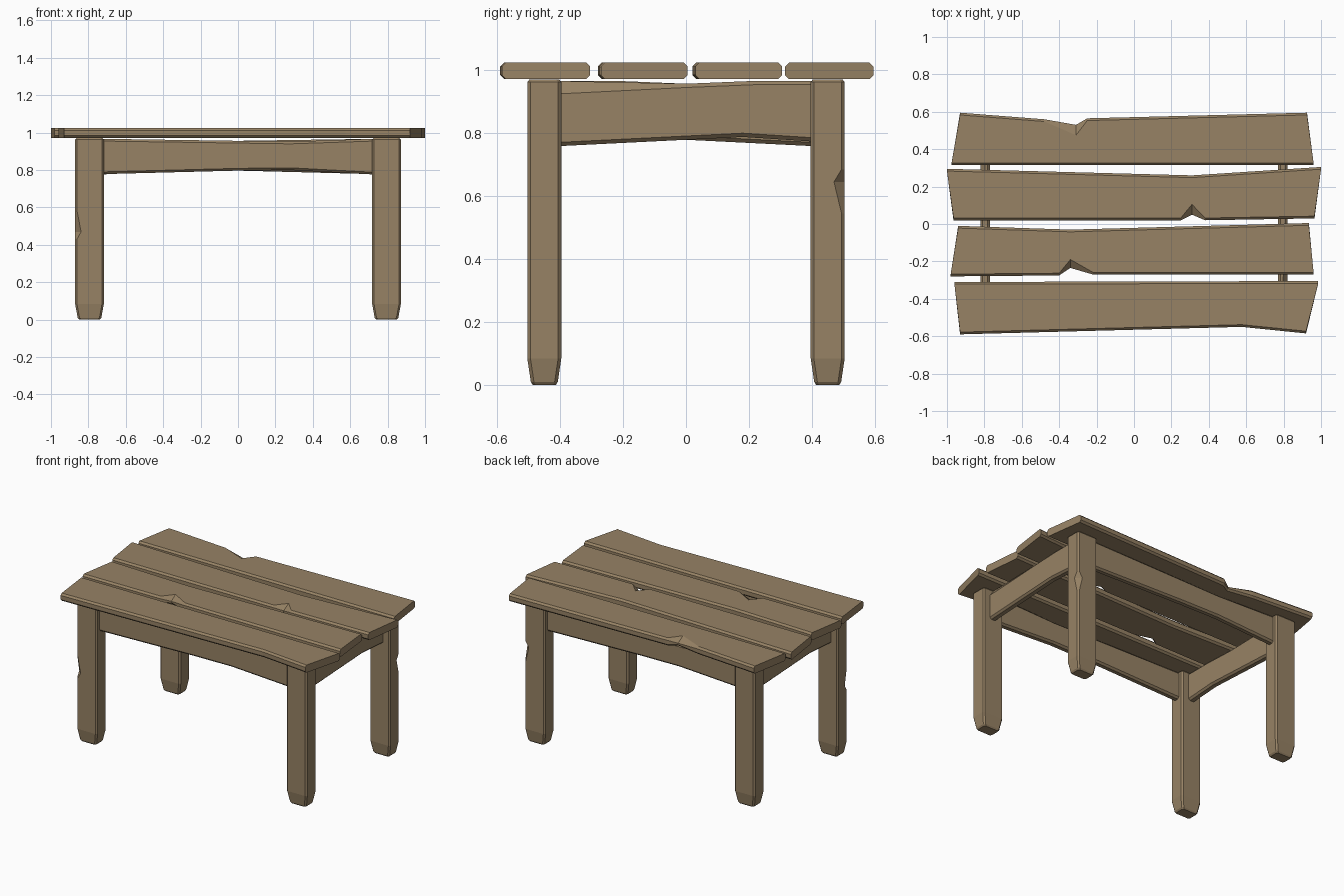
import bpy
import bmesh

cube = bpy.data.objects.get("Cube")
if cube:
    bpy.data.objects.remove(cube)

wood = bpy.data.materials.new("weathered wood")
wood.use_nodes = True
COLOR = (0.31, 0.225, 0.13, 1)
wood.diffuse_color = COLOR
wood.node_tree.nodes["Principled BSDF"].inputs["Base Color"].default_value = COLOR


def loft(name, loops):
    """Skin a list of equal-length point loops and cap both ends."""
    bm = bmesh.new()
    rings = [[bm.verts.new(p) for p in loop] for loop in loops]
    n = len(rings[0])
    for a, b in zip(rings, rings[1:]):
        for i in range(n):
            j = (i + 1) % n
            bm.faces.new((a[i], a[j], b[j], b[i]))
    bm.faces.new(rings[0])
    bm.faces.new(rings[-1])
    bmesh.ops.recalc_face_normals(bm, faces=bm.faces[:])
    mesh = bpy.data.meshes.new(name)
    bm.to_mesh(mesh)
    bm.free()
    mesh.materials.append(wood)
    obj = bpy.data.objects.new(name, mesh)
    bpy.context.collection.objects.link(obj)
    return obj


def sample(line, u):
    """Interpolate (width, chip) along an edge polyline of (u, width, chip)."""
    for a, b in zip(line, line[1:]):
        if a[0] <= u <= b[0]:
            f = (u - a[0]) / (b[0] - a[0])
            return (u, a[1] + f * (b[1] - a[1]), a[2] + f * (b[2] - a[2]))
    return line[0] if u < line[0][0] else line[-1]


def board(name, low, high, t0, t1, place, b=0.012):
    """Chamfered board between two wobbly edges; chips cut the outer rim."""
    low, high = [[(*p, 0)[:3] for p in e] for e in (low, high)]
    inner = sorted({p[0] for p in low[1:-1] + high[1:-1]})
    stations = [(low[0], high[0])]
    stations += [(sample(low, u), sample(high, u)) for u in inner]
    stations.append((low[-1], high[-1]))
    loops = []
    for (ul, vl, cl), (uh, vh, ch) in stations:
        dl, dh = (max(b, min(c, 0.03)) for c in (cl, ch))
        cl, ch = max(cl, b), max(ch, b)
        loops.append([place(*p) for p in (
            (ul, vl + b, t0), (ul, vl, t0 + b), (ul, vl, t1 - dl), (ul, vl + cl, t1),
            (uh, vh - ch, t1), (uh, vh, t1 - dh), (uh, vh, t0 + b), (uh, vh - b, t0))])
    return loft(name, loops)


# Tabletop planks: front edge, back edge (x, y, chip)
planks = {
    "plank_front": ([(-0.93, -0.59), (0.575, -0.55), (0.92, -0.585)],
                    [(-0.96, -0.31), (0.985, -0.305)]),
    "plank_mid_front": ([(-0.98, -0.28), (-0.4, -0.275), (-0.34, -0.235, 0.045),
                         (-0.22, -0.27), (0.96, -0.27)],
                        [(-0.94, -0.01), (-0.34, -0.03), (0.935, 0.005)]),
    "plank_mid_back": ([(-0.965, 0.02), (0.25, 0.02), (0.31, 0.05, 0.055),
                        (0.38, 0.02), (0.965, 0.03)],
                       [(-1, 0.295), (0.31, 0.26), (1, 0.305)]),
    "plank_back": ([(-0.975, 0.315), (0.96, 0.315)],
                   [(-0.93, 0.595), (-0.48, 0.56), (-0.31, 0.53, 0.055),
                    (-0.25, 0.565), (0.925, 0.595)]),
}
for name, (low, high) in planks.items():
    board(name, low, high, 0.972, 1.024, lambda u, v, t: (u, v, t))

# Aprons: each pair is one board and its half-turn copy
for side, s in (("front", 1), ("back", -1)):
    board(side + "_apron",
          [(-0.73, 0.778), (0, 0.797), (0.28, 0.8), (0.73, 0.776)],
          [(-0.73, 0.967), (0.28, 0.952), (0.73, 0.967)],
          0.425, 0.475, lambda u, v, t: (s * u, -s * t, v))
for side, s in (("left", 1), ("right", -1)):
    board(side + "_apron",
          [(-0.42, 0.758), (0.18, 0.788), (0.41, 0.773)],
          [(-0.42, 0.966, 0.042), (0, 0.957, 0.012), (0.22, 0.966), (0.41, 0.966)],
          0.77, 0.822, lambda u, v, t: (s * t, s * u, v))


def leg(name, sx, sy, chip=None):
    """Octagonal post with tapered foot and an optional chip on its outer corner."""
    cx, cy, hx, hy = 0.794 * sx, 0.45 * sy, 0.077, 0.054
    rows = [(0, 0.022, 0.01), (0.01, 0.014, 0.01), (0.085, 0, 0.01),
            (0.962, 0, 0.01), (0.97, 0.008, 0.01)]
    if chip:
        low, mid, top, depth = chip
        rows += [(low, 0, 0.01), (mid, 0, depth), (top, 0, 0.01)]
    loops = []
    for z, inset, cut in sorted(rows):
        x, y, b = hx - inset, hy - inset * 0.8, 0.01
        pts = [(x, y - cut), (x - cut, y), (b - x, y), (-x, y - b),
               (-x, b - y), (b - x, -y), (x - b, -y), (x, b - y)]
        loops.append([(cx + sx * px, cy + sy * py, z) for px, py in pts])
    loft(name, loops)


# Legs
leg("front_left_leg", 1, -1)
leg("front_right_leg", -1, -1, (0.43, 0.47, 0.585, 0.032))
leg("back_left_leg", 1, 1, (0.545, 0.645, 0.685, 0.034))
leg("back_right_leg", -1, 1)
